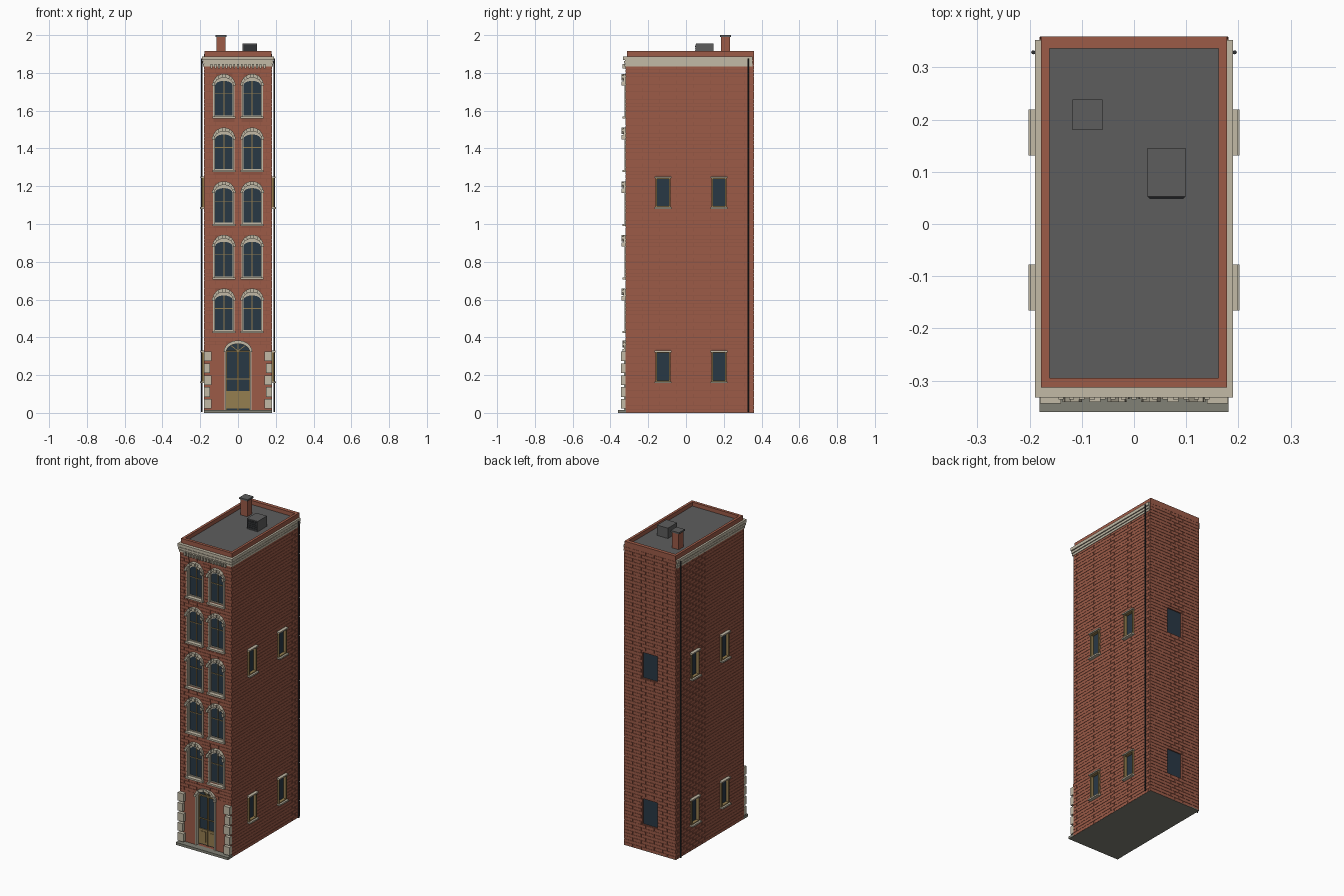
import bpy, bmesh, math

if "Cube" in bpy.data.objects:
    bpy.data.objects.remove(bpy.data.objects["Cube"])

# ---------- colours ----------
COL = {
    "brick": (0.335, 0.105, 0.064), "mortar": (0.27, 0.085, 0.053),
    "stone": (0.54, 0.49, 0.38), "step_stone": (0.22, 0.22, 0.18),
    "roof_grey": (0.11, 0.11, 0.11), "glass_blue": (0.022, 0.040, 0.060),
    "wood_tan": (0.30, 0.21, 0.08), "iron_black": (0.03, 0.032, 0.035),
}
MATS = {}
for n, c in COL.items():
    MATS[n] = bpy.data.materials.new(n)
    MATS[n].diffuse_color = (*c, 1)

# ---------- wall frames: u along the wall, z up, d outward ----------
def front(u, z, d): return (u, -0.319 - d, z)
def back(u, z, d): return (u, 0.358 + d, z)
def right(u, z, d): return (0.18 + d, u, z)
def left(u, z, d): return (-0.18 - d, u, z)
def world(x, z, y): return (x, y, z)

parts = {}

def prism(name, mat, F, pts, d0, d1):
    """Extrude a convex outline on a wall from depth d0 to d1."""
    bm = parts.setdefault(name, (bmesh.new(), mat))[0]
    a = [bm.verts.new(F(u, z, d0)) for u, z in pts]
    b = [bm.verts.new(F(u, z, d1)) for u, z in pts]
    n = len(pts)
    bm.faces.new(a)
    bm.faces.new(b[::-1])
    for i in range(n):
        j = (i + 1) % n
        bm.faces.new((a[j], a[i], b[i], b[j]))

def box(name, mat, F, u0, u1, z0, z1, d0, d1):
    prism(name, mat, F, [(u0, z0), (u1, z0), (u1, z1), (u0, z1)], d0, d1)

def arc(c, w, spring, rise, n=10):
    return [(c + w * math.cos(math.pi * i / n), spring + rise * math.sin(math.pi * i / n))
            for i in range(n + 1)]

def opening(c, w, z0, spring, rise):
    return [(c - w, z0), (c + w, z0)] + arc(c, w, spring, rise)

def arch(name, mat, c, spring, inner, outer, d0, d1, n=9, alt=0.0):
    """Ring of wedge stones; every second one stands out by alt."""
    a, b = arc(c, inner[0], spring, inner[1], n), arc(c, outer[0], spring, outer[1], n)
    for i in range(n):
        prism(name, mat, front, [a[i], b[i], b[i + 1], a[i + 1]], d0, d1 + alt * ((i + 1) % 2))

def ring(name, mat, F, u0, u1, z0, z1, t, d0, d1):
    box(name, mat, F, u0, u0 + t, z0, z1, d0, d1)
    box(name, mat, F, u1 - t, u1, z0, z1, d0, d1)
    box(name, mat, F, u0 + t, u1 - t, z0, z0 + t, d0, d1)
    box(name, mat, F, u0 + t, u1 - t, z1 - t, z1, d0, d1)

holes = {front: [], back: [], right: [], left: []}

# ---------- front windows ----------
for s in [0.433 + 0.284 * k for k in range(5)]:
    for c in (-0.075, 0.075):
        spring = s + 0.165
        prism("cutter", "mortar", front, opening(c, 0.050, s, spring, 0.042), -0.02, 0.02)
        prism("front_glass", "glass_blue", front, opening(c, 0.052, s, spring, 0.044), -0.021, -0.014)
        for sgn in (-1, 1):
            u = sorted((c + sgn * 0.049, c + sgn * 0.057))
            box("window_jambs", "stone", front, *u, s, spring, -0.015, 0.006)
            u = sorted((c + sgn * 0.046, c + sgn * 0.050))
            box("front_sash", "stone", front, *u, s, spring, -0.015, -0.009)
            u = sorted((c + sgn * 0.048, c + sgn * 0.062))
            box("arch_stops", "stone", front, *u, spring - 0.002, spring + 0.010, -0.004, 0.022)
        box("front_sash", "stone", front, c - 0.050, c + 0.050, s, s + 0.006, -0.015, -0.009)
        arch("front_sash", "stone", c, spring, (0.046, 0.024), (0.050, 0.042), -0.015, -0.009)
        arch("window_arches", "stone", c, spring, (0.049, 0.041), (0.061, 0.061), -0.015, 0.012, alt=0.010)
        box("front_mullions", "wood_tan", front, c - 0.003, c + 0.003, s, s + 0.19, -0.015, -0.010)
        box("front_mullions", "wood_tan", front, c - 0.046, c + 0.046, s + 0.118, s + 0.122, -0.015, -0.010)
        box("front_sills", "stone", front, c - 0.061, c + 0.061, s - 0.011, s, -0.015, 0.016)
        holes[front] += [(c - 0.056, c + 0.056, s - 0.01, s + 0.18), (c - 0.042, c + 0.042, s, s + 0.214)]

# ---------- front door ----------
prism("cutter", "mortar", front, opening(0, 0.064, 0.016, 0.322, 0.046), -0.035, 0.02)
prism("door_glass", "glass_blue", front, opening(0, 0.066, 0.01, 0.322, 0.048), -0.036, -0.025)
arch("door_arch", "stone", 0, 0.322, (0.062, 0.044), (0.076, 0.062), -0.03, 0.010, 11, 0.006)
for sgn in (-1, 1):
    def bar(name, mat, a, b, z0, z1, d0, d1):
        box(name, mat, front, *sorted((sgn * a, sgn * b)), z0, z1, d0, d1)
    bar("door_jambs", "stone", 0.063, 0.071, 0.016, 0.322, -0.03, 0.008)
    bar("door_frame", "wood_tan", 0.058, 0.064, 0.016, 0.322, -0.027, -0.016)
    bar("door_frame", "wood_tan", 0.001, 0.005, 0.016, 0.33, -0.027, -0.017)
    bar("door_panels", "wood_tan", 0.002, 0.060, 0.022, 0.116, -0.027, -0.019)
    bar("door_mouldings", "wood_tan", 0.014, 0.048, 0.036, 0.102, -0.02, -0.016)
    bar("door_frame", "wood_tan", 0.002, 0.060, 0.178, 0.182, -0.027, -0.018)
    bar("ground_wall", "brick", 0.066, 0.18, 0.004, 0.341, -0.004, 0.002)
    # corner blocks, alternating long and short
    for k in range(5):
        w = 0.040 if k % 2 == 0 else 0.033
        bar("corner_blocks", "stone", 0.180 - w, 0.1805, 0.022 + 0.063 * k, 0.073 + 0.063 * k, 0.0, 0.025)
box("door_frame", "wood_tan", front, -0.062, 0.062, 0.322, 0.330, -0.027, -0.016)
for a in (45, 90, 135):
    p, q = math.cos(math.radians(a)), math.sin(math.radians(a))
    t = 0.002
    prism("fanlight_bars", "wood_tan", front,
          [(-t * q, 0.328 + t * p), (t * q, 0.328 - t * p),
           (0.050 * p + t * q, 0.328 + 0.038 * q - t * p),
           (0.050 * p - t * q, 0.328 + 0.038 * q + t * p)], -0.026, -0.018)
holes[front].append((-0.064, 0.064, 0.3, 0.368))

# ---------- side and back windows ----------
for z0 in (0.164, 1.086):
    z1 = z0 + 0.160
    for F in (right, left):
        for c in (-0.122, 0.175):
            a, b = c - 0.040, c + 0.040
            box("cutter", "mortar", F, a, b, z0, z1, -0.015, 0.02)
            box("side_glass", "glass_blue", F, a, b, z0, z1, -0.016, -0.009)
            ring("side_window_frames", "wood_tan", F, a, b, z0, z1, 0.008, -0.012, 0.010)
            box("side_sills", "stone", F, c - 0.044, c + 0.044, z0 - 0.006, z0 + 0.003, -0.01, 0.022)
            box("side_lintels", "stone", F, c - 0.044, c + 0.044, z1 - 0.003, z1 + 0.005, -0.01, 0.018)
            holes[F].append((a, b, z0 - 0.003, z1 + 0.003))
    box("cutter", "mortar", back, -0.052, 0.052, z0, z1, -0.015, 0.02)
    box("back_glass", "glass_blue", back, -0.052, 0.052, z0, z1, -0.016, -0.008)
    holes[back].append((-0.052, 0.052, z0, z1))

# ---------- brick courses, interrupted at the openings ----------
COURSE, LENGTH, GAP = 0.02, 0.06, 0.0008

def courses(name, F, u0, u1, zs, ze):
    for k in range(int(zs / COURSE + 0.5), int(ze / COURSE + 0.01)):
        z0, z1 = k * COURSE + GAP, (k + 1) * COURSE - GAP
        u = u0 - (k % 2) * LENGTH / 2
        while u < u1:
            spans = [(max(u + GAP, u0), min(u + LENGTH - GAP, u1))]
            for h0, h1, hz0, hz1 in holes[F]:
                if z1 > hz0 and z0 < hz1:
                    spans = [s for a, b in spans for s in ((a, min(b, h0)), (max(a, h1), b))]
            for a, b in spans:
                if b - a > 0.003:
                    box(name, "brick", F, a, b, z0, z1, -0.004, 0.001)
            u += LENGTH

courses("front_bricks", front, -0.18, 0.18, 0.340, 1.84)
courses("back_bricks", back, -0.18, 0.18, 0.005, 1.90)
courses("right_bricks", right, -0.319, 0.358, 0.005, 1.84)
courses("left_bricks", left, -0.319, 0.358, 0.005, 1.84)

# ---------- wall core, base, step ----------
box("wall_core", "mortar", world, -0.1785, 0.1785, 0.004, 1.885, -0.3175, 0.3565)
box("base_slab", "step_stone", world, -0.18, 0.18, 0, 0.006, -0.319, 0.359)
box("front_step", "step_stone", world, -0.181, 0.181, 0, 0.016, -0.36, -0.312)

# ---------- cornice on three sides, dentils ----------
for z0, z1, d in ((1.834, 1.846, 0.004), (1.846, 1.850, 0.001), (1.850, 1.864, 0.007),
                  (1.864, 1.868, 0.003), (1.868, 1.887, 0.010)):
    box("cornice", "stone", world, -0.18 - d, 0.18 + d, z0, z1, -0.320 - 1.25 * d, 0.353)
for i in range(15):
    u = -0.14 + 0.02 * i
    box("dentils", "stone", front, u - 0.005, u + 0.005, 1.823, 1.846, -0.003, 0.017)

# ---------- roof and parapet ----------
box("roof_deck", "roof_grey", world, -0.17, 0.17, 1.88, 1.890, -0.305, 0.345)
for u0, u1, y0, y1 in ((-0.178, -0.162, -0.313, 0.359), (0.162, 0.178, -0.313, 0.359),
                       (-0.162, 0.162, -0.313, -0.295), (-0.162, 0.162, 0.336, 0.359)):
    box("parapet", "brick", world, u0, u1, 1.88, 1.915, y0, y1)

# ---------- chimney and roof vent ----------
box("chimney", "brick", world, -0.113, -0.065, 1.885, 1.99, 0.186, 0.234)
box("chimney_cap", "roof_grey", world, -0.118, -0.060, 1.990, 2.0, 0.180, 0.239)
box("roof_vent", "roof_grey", world, 0.025, 0.10, 1.885, 1.955, 0.053, 0.145)
box("vent_grille", "iron_black", world, 0.028, 0.097, 1.895, 1.95, 0.050, 0.054)
for i in range(4):
    box("vent_slats", "iron_black", world, 0.03, 0.095, 1.902 + 0.012 * i, 1.906 + 0.012 * i, 0.048, 0.052)

# ---------- downpipes ----------
for sgn in (-1, 1):
    ring8 = [(sgn * 0.193 + 0.004 * math.cos(math.pi * i / 4), 0.329 + 0.004 * math.sin(math.pi * i / 4))
             for i in range(8)]
    prism("downpipes", "iron_black", lambda x, y, z: (x, y, z), ring8, 0.006, 1.876)

# ---------- create the objects ----------
objs = {}
for name, (bm, mat) in parts.items():
    bmesh.ops.recalc_face_normals(bm, faces=bm.faces)
    me = bpy.data.meshes.new(name)
    bm.to_mesh(me)
    bm.free()
    me.materials.append(MATS[mat])
    objs[name] = bpy.data.objects.new(name, me)
    bpy.context.collection.objects.link(objs[name])

# cut the openings into the wall core
wall, cutter = objs["wall_core"], objs["cutter"]
cutter.hide_render = True
mod = wall.modifiers.new("openings", "BOOLEAN")
mod.operation, mod.object, mod.solver = "DIFFERENCE", cutter, "EXACT"
bpy.context.view_layer.update()
cut = bpy.data.meshes.new_from_object(wall.evaluated_get(bpy.context.evaluated_depsgraph_get()))
wall.modifiers.clear()
wall.data = cut
bpy.data.objects.remove(cutter)

for m in bpy.data.materials:
    if m.users and not m.is_grease_pencil:
        m.use_nodes = True
        m.node_tree.nodes["Principled BSDF"].inputs["Base Color"].default_value = m.diffuse_color
